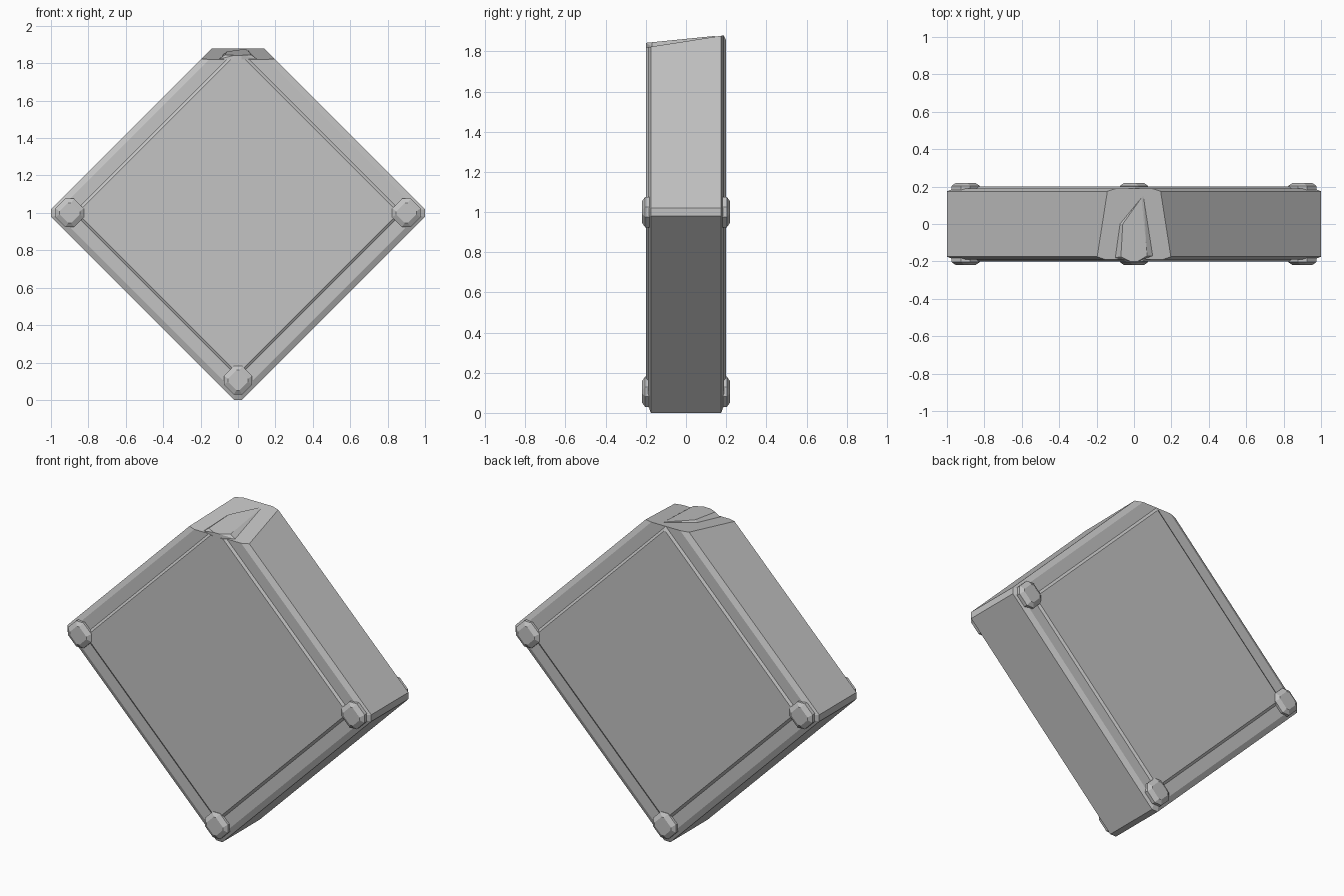
import bpy, bmesh
from mathutils import Vector

cube = bpy.data.objects.get("Cube")
if cube:
    bpy.data.objects.remove(cube, do_unlink=True)

grey = bpy.data.materials.new("stone_grey")
grey.use_nodes = True
colour = (0.55, 0.55, 0.55, 1)
grey.diffuse_color = colour
grey.node_tree.nodes["Principled BSDF"].inputs["Base Color"].default_value = colour


def finish(name, bm):
    bmesh.ops.recalc_face_normals(bm, faces=bm.faces)
    mesh = bpy.data.meshes.new(name)
    bm.to_mesh(mesh)
    bm.free()
    mesh.materials.append(grey)
    obj = bpy.data.objects.new(name, mesh)
    bpy.context.collection.objects.link(obj)
    return obj


def diamond_ring(bm, cx, cz, y, radius, clip):
    """Diamond outline in the xz plane with its four points clipped flat."""
    t = radius - clip
    pts = [(clip, -t), (clip, t), (t, clip), (-t, clip),
           (-clip, t), (-clip, -t), (-t, -clip), (t, -clip)]
    return [bm.verts.new((cx + x, y, cz + z)) for x, z in pts]


def diamond_loft(cx, cz, sections):
    """Join clipped diamonds, given as (y, radius, clip), into a closed solid."""
    bm = bmesh.new()
    rings = [diamond_ring(bm, cx, cz, *s) for s in sections]
    for a, b in zip(rings, rings[1:]):
        for i in range(8):
            j = (i + 1) % 8
            bm.faces.new((a[i], a[j], b[j], b[i]))
    bm.faces.new(rings[0])
    bm.faces.new(rings[-1])
    return bm


# Slab: chamfered rim, flat border and raised panel, same on front and back
half = [(-0.2, 0.86, 0.855), (-0.19, 0.88, 0.875),
        (-0.19, 0.975, 0.96), (-0.175, 1.02, 1.0)]
slab = diamond_loft(0, 1, half + [(-y, r, c) for y, r, c in reversed(half)])

# Sloping break across the top corner
front, back = Vector((0, -0.195, 1.82)), Vector((0, 0.19, 1.88))
normal = Vector((1, 0, 0)).cross(back - front).normalized()
cut = bmesh.ops.bisect_plane(slab, geom=slab.verts[:] + slab.edges[:] + slab.faces[:],
                             plane_co=front, plane_no=normal, clear_outer=True)
edges = [e for e in cut["geom_cut"] if isinstance(e, bmesh.types.BMEdge)]
bmesh.ops.contextual_create(slab, geom=edges)
finish("slab", slab)

# Jagged ridge left standing on the break
ridge = bmesh.new()
foot = [(-0.1, -0.18), (-0.075, 0), (0.05, 0.15), (0.1, -0.17), (0.02, -0.2), (-0.02, -0.2)]
crest = [(-0.07, -0.175), (-0.06, 0), (0.04, 0.14), (0.07, -0.17), (0.02, -0.2), (-0.02, -0.2)]
for x, y in foot:
    ridge.verts.new((x, y, 1.82 + (y + 0.195) * 0.155))
    ridge.verts.new((x * 0.8, y, 1.8))
for x, y in crest:
    ridge.verts.new((x, y, 1.843 + (y + 0.195) * 0.1))
bmesh.ops.convex_hull(ridge, input=ridge.verts[:])
finish("broken_ridge", ridge)

# Corner studs on both sides, none at the broken corner
for corner, x, z in (("left", 0.9, 1), ("right", -0.9, 1), ("bottom", 0, 0.105)):
    for face, s in (("front", -1), ("back", 1)):
        stud = diamond_loft(x, z, [(s * 0.17, 0.1, 0.076), (s * 0.203, 0.1, 0.076),
                                   (s * 0.219, 0.062, 0.054)])
        finish(f"{corner}_{face}_stud", stud)
